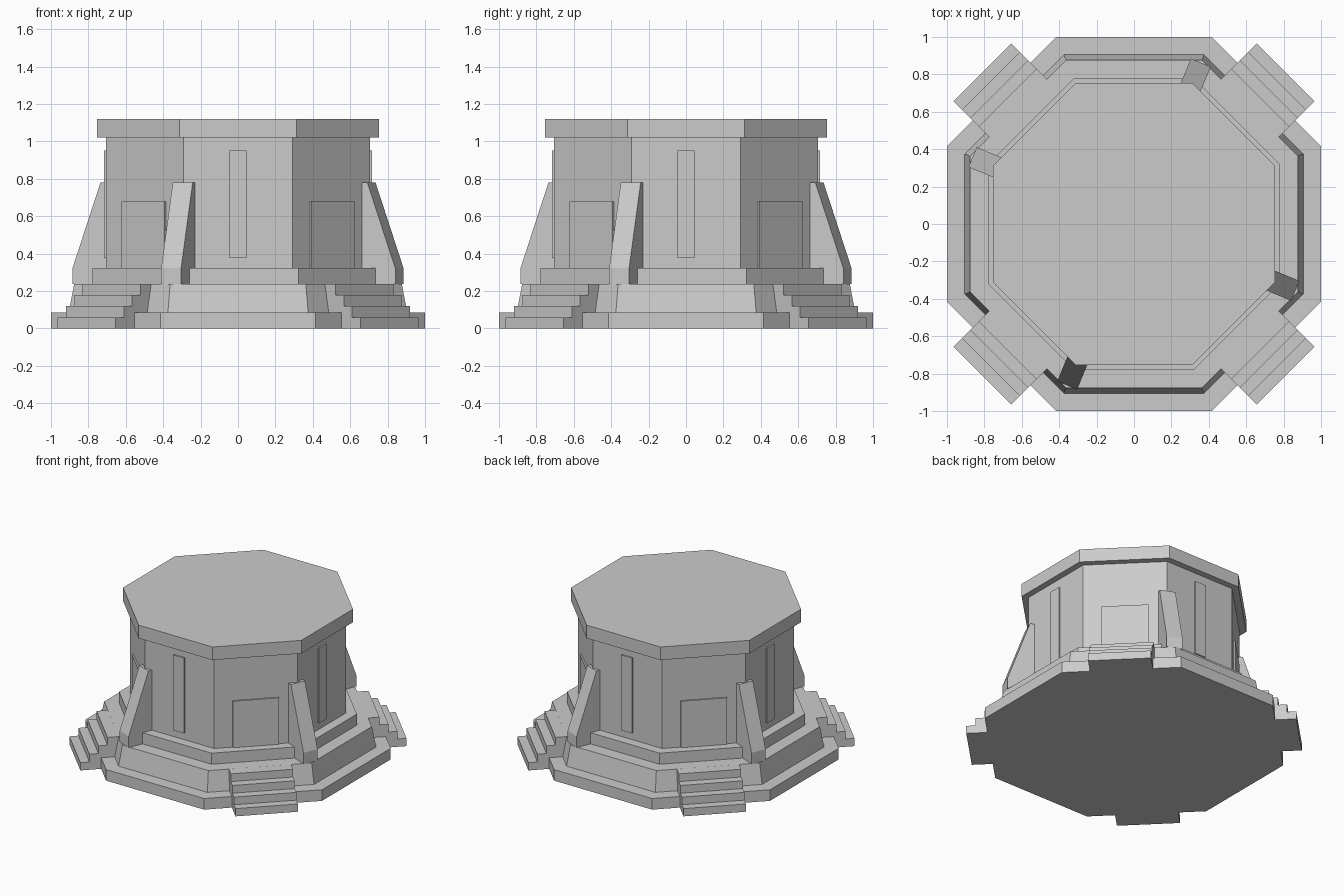
import bpy
from math import cos, sin, pi, radians
from mathutils import Matrix, Vector

cube = bpy.data.objects.get("Cube")
if cube:
    bpy.data.objects.remove(cube, do_unlink=True)

# One stone colour for the whole building
stone = bpy.data.materials.new("pale_grey_stone")
stone.use_nodes = True
colour = (0.6, 0.6, 0.6, 1)
stone.diffuse_color = colour
stone.node_tree.nodes["Principled BSDF"].inputs["Base Color"].default_value = colour


def add_object(name, verts, faces):
    mesh = bpy.data.meshes.new(name)
    mesh.from_pydata(verts, [], faces)
    mesh.materials.append(stone)
    obj = bpy.data.objects.new(name, mesh)
    bpy.context.scene.collection.objects.link(obj)
    return obj


def loft(name, lower, upper):
    """Closed solid between two matching outlines."""
    n = len(lower)
    sides = [(i, (i + 1) % n, n + (i + 1) % n, n + i) for i in range(n)]
    caps = [tuple(reversed(range(n))), tuple(range(n, 2 * n))]
    return add_object(name, lower + upper, sides + caps)


def octagon(apothem, z):
    r = apothem / cos(pi / 8)
    angles = [pi / 8 + i * pi / 4 for i in range(8)]
    return [Vector((r * cos(a), r * sin(a), z)) for a in angles]


def tier(name, bottom, top, low_apothem, high_apothem=None):
    loft(name, octagon(low_apothem, bottom), octagon(high_apothem or low_apothem, top))


def radial_prism(name, profile, half_width, degrees):
    """Extrude a (distance, height) profile sideways, turned about the centre."""
    turn = Matrix.Rotation(radians(degrees), 4, "Z")
    near = [turn @ Vector((d, -half_width, z)) for d, z in profile]
    far = [turn @ Vector((d, half_width, z)) for d, z in profile]
    # The outline runs counter-clockwise seen from the near side
    return loft(name, far, near)


def rectangle(d0, d1, z0, z1):
    return [(d0, z0), (d1, z0), (d1, z1), (d0, z1)]


# Octagonal tiers
tier("plinth", 0, 0.085, 1.0)
tier("sloped_platform", 0.085, 0.237, 0.905, 0.876)
tier("wall_footing", 0.237, 0.322, 0.778)
tier("wall", 0.322, 1.02, 0.706)
tier("roof_slab", 1.02, 1.12, 0.753)

# Stair outline, climbing inward to the platform
step_height, step_depth = 0.0592, 0.0635
stair = [(0.876, 0)]
for i in range(4):
    d = 1.146 - i * step_depth
    stair += [(d, i * step_height), (d, (i + 1) * step_height)]
stair.append((0.876, 4 * step_height))

buttress = [(0.7, 0.237), (0.934, 0.237), (0.934, 0.322), (0.772, 0.78), (0.7, 0.78)]

# Repeated parts on each quarter
for i, side in enumerate(("left", "back", "right", "front")):
    angle = 90 * i
    radial_prism(side + "_window", rectangle(0.7, 0.717, 0.375, 0.95), 0.045, angle)
    radial_prism(side + "_buttress", buttress, 0.0575, angle - 22.5)
    radial_prism(side + "_door", rectangle(0.7, 0.717, 0.322, 0.677), 0.162, angle + 45)
    radial_prism(side + "_stairs", stair, 0.219, angle + 45)

# Flush every face normal outward
import bmesh
for obj in bpy.context.scene.objects:
    if obj.type == "MESH" and stone.name in obj.data.materials:
        bm = bmesh.new()
        bm.from_mesh(obj.data)
        bmesh.ops.recalc_face_normals(bm, faces=bm.faces)
        bm.to_mesh(obj.data)
        bm.free()
